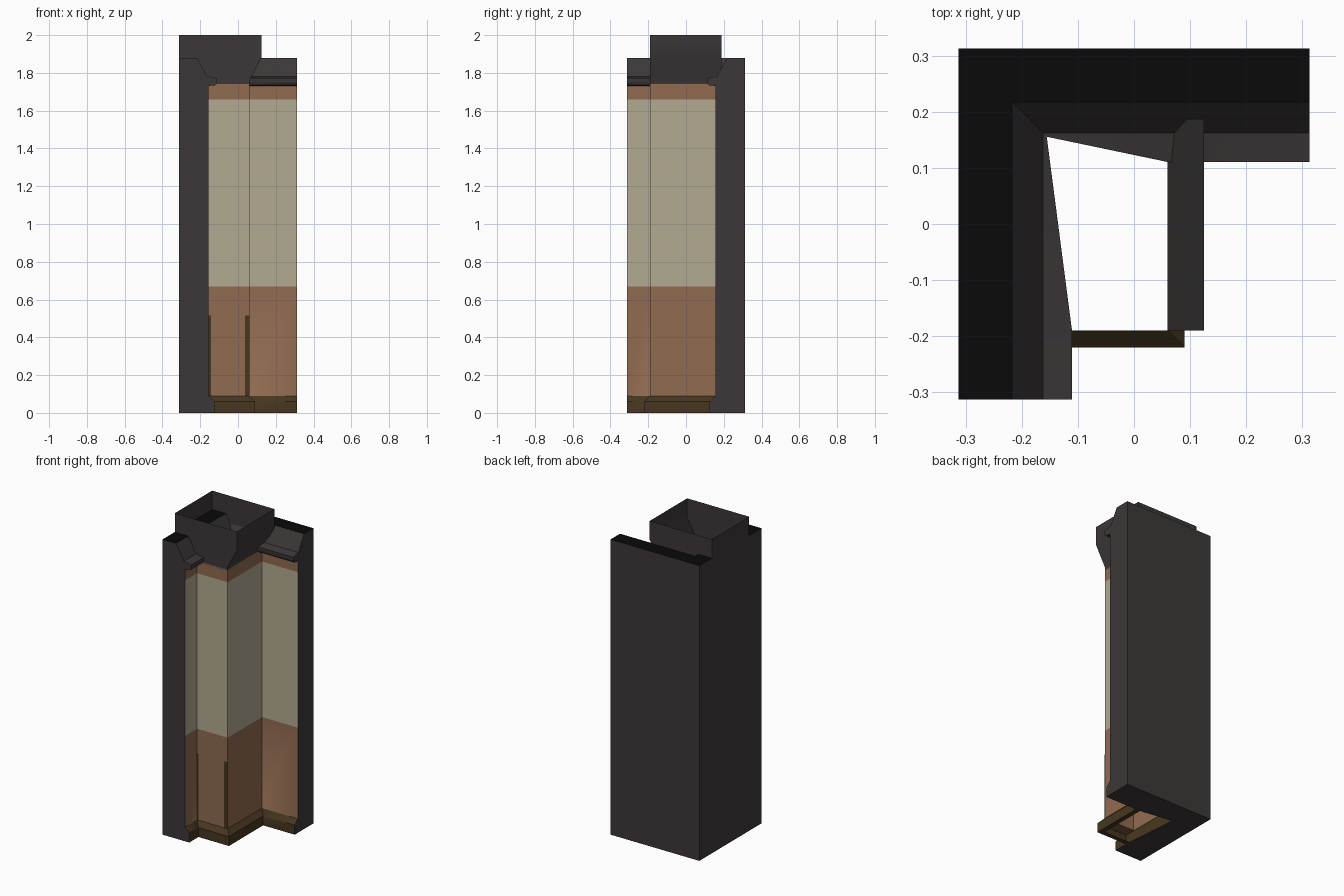
import bpy, bmesh, math

if "Cube" in bpy.data.objects:
    bpy.data.objects.remove(bpy.data.objects["Cube"])

E = 0.3125          # half width of the piece
WALL = 0.157        # wall thickness
CX, CY = 0.06, -0.19  # outer corner of the square column


def material(name, rgb):
    m = bpy.data.materials.new(name)
    m.diffuse_color = (*rgb, 1)
    m.use_nodes = True
    m.node_tree.nodes["Principled BSDF"].inputs["Base Color"].default_value = m.diffuse_color
    return m


MATS = [material("charcoal", (0.046, 0.039, 0.040)),
        material("black", (0.003, 0.003, 0.003)),
        material("trim_brown", (0.062, 0.037, 0.014)),
        material("panel_brown", (0.285, 0.147, 0.083)),
        material("plaster_cream", (0.45, 0.40, 0.285))]
CHAR, BLACK, TRIM, BROWN, CREAM = range(5)


def finish(name, bm, fix_normals=False):
    if fix_normals:
        bmesh.ops.recalc_face_normals(bm, faces=bm.faces[:])
    me = bpy.data.meshes.new(name)
    bm.to_mesh(me)
    bm.free()
    for m in MATS:
        me.materials.append(m)
    ob = bpy.data.objects.new(name, me)
    bpy.context.collection.objects.link(ob)
    bpy.context.view_layer.objects.active = ob
    ob.select_set(True)
    bpy.ops.object.shade_smooth_by_angle(angle=math.radians(30))
    ob.select_set(False)
    return ob


def loft(name, stations, colours, closed=False):
    """Join rows of points with quads; one colour per profile segment."""
    bm = bmesh.new()
    rows = [[bm.verts.new(p) for p in row] for row in stations]
    n = len(rows[0])
    for a, b in zip(rows, rows[1:]):
        for i in range(n if closed else n - 1):
            j = (i + 1) % n
            bm.faces.new((a[i], b[i], b[j], a[j])).material_index = colours[i]
    if closed:
        for row in (rows[0], rows[-1]):
            bm.faces.new(row).material_index = CHAR
    return finish(name, bm, closed)


# L-shaped wall: plinth, panel, plaster, cornice and black top in one profile
profile = [(0, 1.88), (0, 0), (0.188, 0), (0.188, 0.06), (WALL, 0.09),
           (WALL, 0.67), (WALL, 1.66), (WALL, 1.73), (0.193, 1.735),
           (0.202, 1.75), (0.202, 1.772), (0.15, 1.782), (0.095, 1.88)]
colours = [CHAR, CHAR, TRIM, TRIM, BROWN, CREAM, BROWN,
           CHAR, CHAR, CHAR, CHAR, CHAR, BLACK]
left = [[(-E + u, y, z) for u, z in profile] for y in (-E, CY)]
corner = [[(-E + min(u, WALL), E - min(u, WALL), z) for u, z in profile]]
back = [[(x, E - u, z) for u, z in profile] for x in (CX, E)]
loft("corner_wall", left + corner + back, colours, closed=True)


def around_column(prof):
    """Sweep an (outset, z) profile round the two exposed column sides."""
    return [[(-E + WALL, CY - o, z) for o, z in prof],
            [(CX + o, CY - o, z) for o, z in prof],
            [(CX + o, E - WALL, z) for o, z in prof]]


# Column shaft with colour bands, and its plinth
loft("column_shaft", around_column([(0, 0.09), (0, 0.67), (0, 1.66), (0, 1.74)]),
     [BROWN, CREAM, BROWN])
loft("column_plinth", around_column([(0, 0), (0.03, 0), (0.03, 0.06), (0, 0.09)]),
     [TRIM] * 3)

# Dark edge strips low on the column front
for name, x0, x1 in (("left_edge_strip", -0.155, -0.143),
                     ("right_edge_strip", 0.036, CX)):
    y = CY - 0.002
    loft(name, [[(x, y, 0.09), (x, y, 0.515)] for x in (x0, x1)], [TRIM])

# Open-topped capital: flush front, flared right side, plain back and left
bm = bmesh.new()
R, YB = 0.125, 0.187
for pts in (
    [(-E, CY, 1.88), (-0.2, CY, 1.73), (CX, CY, 1.73), (CX, CY, 1.76),
     (R, CY, 1.88), (R, CY, 2), (-E, CY, 2)],
    [(CX, CY, 1.73), (CX, YB, 1.73), (CX, YB, 1.76), (CX, CY, 1.76)],
    [(CX, CY, 1.76), (CX, YB, 1.76), (R, YB, 1.88), (R, CY, 1.88)],
    [(R, CY, 1.88), (R, YB, 1.88), (R, YB, 2), (R, CY, 2)],
    [(R, YB, 1.88), (CX, YB, 1.78), (-0.2, YB, 1.78), (-E, YB, 1.88),
     (-E, YB, 2), (R, YB, 2)],
    [(-E, YB, 1.88), (-E, CY, 1.88), (-E, CY, 2), (-E, YB, 2)],
):
    bm.faces.new([bm.verts.new(p) for p in pts])
bmesh.ops.remove_doubles(bm, verts=bm.verts[:], dist=0.0005)
finish("column_capital", bm)
